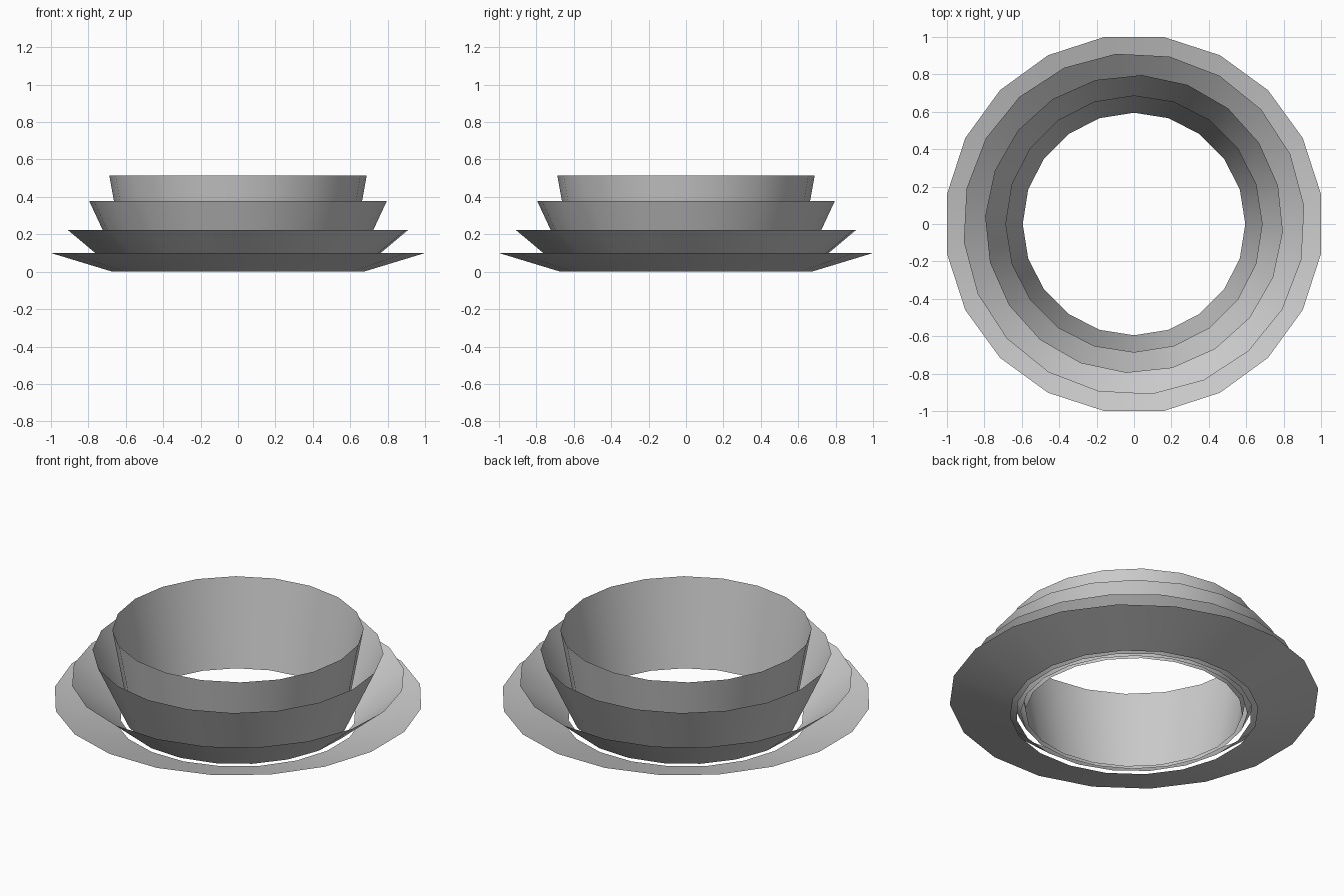
import bpy, bmesh
from math import radians, sin, cos

if "Cube" in bpy.data.objects:
    bpy.data.objects.remove(bpy.data.objects["Cube"])

SIDES = 20


def flared_ring(name, r_bottom, r_top, height, turn):
    """Open conical band, one sheet thick, standing on z = 0."""
    bm = bmesh.new()
    loops = []
    for r, z in ((r_bottom, 0.0), (r_top, height)):
        angles = [radians(turn + 360 * i / SIDES) for i in range(SIDES)]
        loops.append([bm.verts.new((r * cos(a), r * sin(a), z)) for a in angles])
    low, high = loops
    for i in range(SIDES):
        j = (i + 1) % SIDES
        face = bm.faces.new((low[i], low[j], high[j], high[i]))
        face.smooth = True
    mesh = bpy.data.meshes.new(name)
    bm.to_mesh(mesh)
    bm.free()
    obj = bpy.data.objects.new(name, mesh)
    bpy.context.collection.objects.link(obj)
    return obj


# Four nested bands, from the wide flat one to the tall steep one
flared_ring("outer_ring", 0.68, 1.0125, 0.10, 9)
flared_ring("second_ring", 0.647, 0.915, 0.223, 6)
flared_ring("third_ring", 0.62, 0.797, 0.378, 15)
flared_ring("inner_ring", 0.595, 0.688, 0.513, 0)
